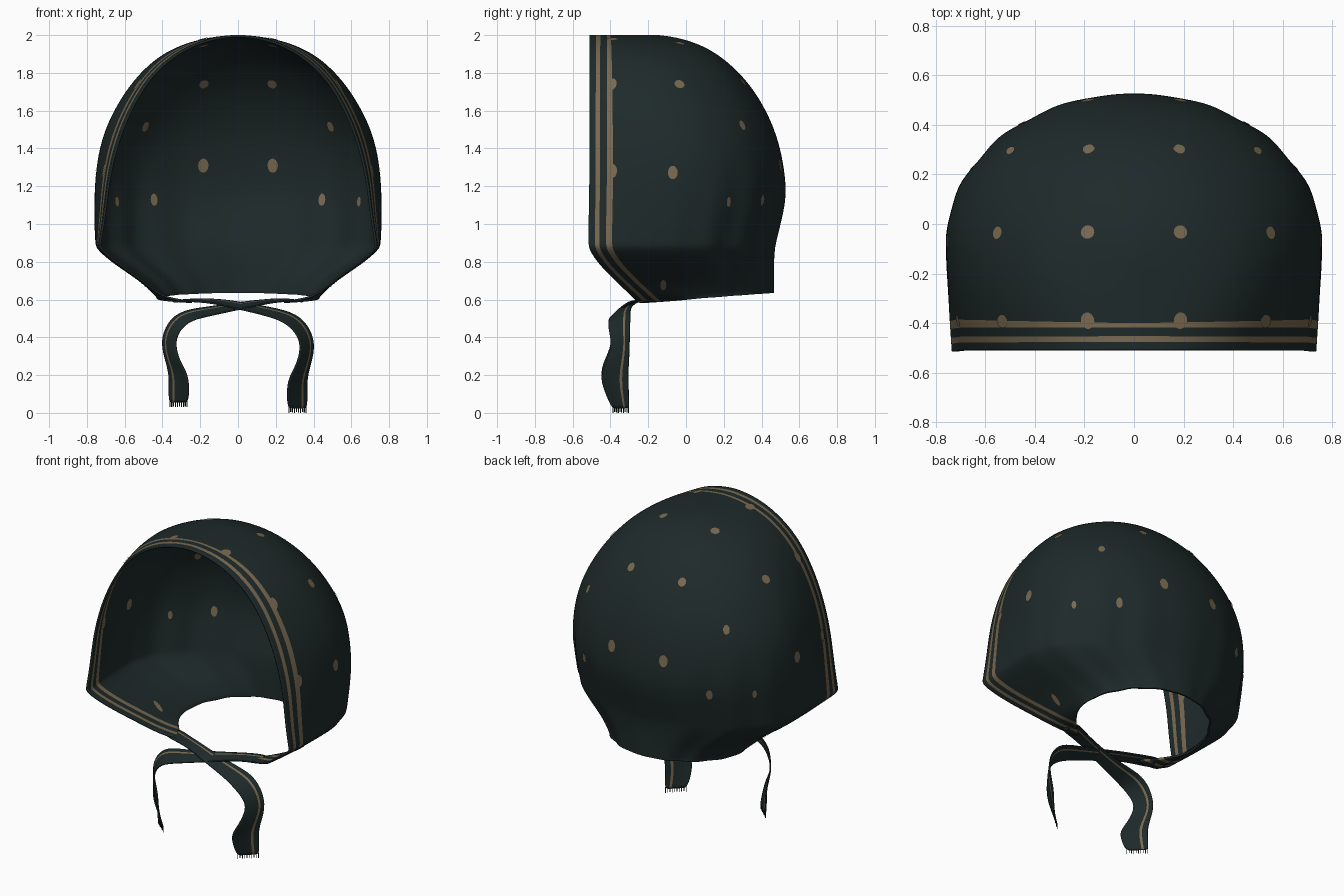
import bpy, bmesh, math
from mathutils import Vector
from mathutils.bvhtree import BVHTree

if "Cube" in bpy.data.objects:
    bpy.data.objects.remove(bpy.data.objects["Cube"])


def material(name, rgb):
    m = bpy.data.materials.new(name)
    m.diffuse_color = (*rgb, 1)
    m.use_nodes = True
    m.node_tree.nodes["Principled BSDF"].inputs["Base Color"].default_value = m.diffuse_color
    return m


CLOTH = material("dark green cloth", (0.013, 0.0225, 0.0225))
TAN = material("tan print", (0.19, 0.14, 0.08))


def make(name, bm, mats):
    me = bpy.data.meshes.new(name)
    bm.normal_update()
    bm.to_mesh(me)
    bm.free()
    for m in mats:
        me.materials.append(m)
    me.shade_smooth()
    ob = bpy.data.objects.new(name, me)
    bpy.context.collection.objects.link(ob)
    return ob


def grid(rows, striped):
    """Skin a list of equal rows; columns listed in striped become tan."""
    bm = bmesh.new()
    vs = [[bm.verts.new(p) for p in r] for r in rows]
    for a, b in zip(vs, vs[1:]):
        for j in range(len(a) - 1):
            f = bm.faces.new((a[j], a[j + 1], b[j + 1], b[j]))
            f.material_index = int(j in striped)
    bmesh.ops.remove_doubles(bm, verts=bm.verts, dist=1e-4)
    return bm


def smooth(ob, levels):
    m = ob.modifiers.new("smooth", "SUBSURF")
    m.levels = m.render_levels = levels


def thicken(ob, t):
    m = ob.modifiers.new("thickness", "SOLIDIFY")
    m.thickness, m.offset = t, 0


# Bonnet profile: height, front edge y, front half width, widest half width, back y
PROFILE = [
    (0.585, -.245, .22, .425, .46), (0.60, -.265, .35, .43, .46), (0.63, -.295, .425, .455, .46),
    (0.70, -.37, .505, .52, .46), (0.79, -.46, .635, .655, .46), (0.87, -.515, .735, .745, .465),
    (0.90, -.515, .73, .75, .47), (1.00, -.515, .712, .755, .495), (1.13, -.512, .695, .755, .525),
    (1.25, -.51, .68, .75, .52), (1.40, -.51, .645, .73, .495), (1.55, -.51, .592, .68, .445),
    (1.70, -.51, .515, .592, .36), (1.80, -.51, .44, .51, .275), (1.88, -.51, .35, .42, .185),
    (1.94, -.51, .25, .31, .085), (1.978, -.51, .145, .178, -.03), (1.992, -.51, .055, .065, -.12),
    (1.996, -.51, 0, 0, -.17)]
BAND = [0, .038, .051, .099, .109]          # stripe borders measured from the front edge
BACK_STEPS = 24


def section(z, yf, f, w, b):
    ym = yf + .42 * (b - yf)
    ds = BAND + [.109 + (ym - yf - .109) * k / 3 for k in (1, 2, 3)]
    half = [(f + (w - f) * math.sin(math.pi / 2 * d / (ym - yf)), yf + d) for d in ds]
    fade = max(0, min(1, (1.35 - z) / .3))
    e = .96 + .06 * fade
    for k in range(1, BACK_STEPS + 1):      # rounded back with soft gathers
        a = math.pi / 2 * k / BACK_STEPS
        g = 1 + .014 * fade * math.cos(a * 16) * math.sin(2 * a)
        half.append((w * g * max(0, math.cos(a)) ** e, ym + (b - ym) * g * math.sin(a) ** e))
    half[-1] = (0, b)
    low = max(0, min(1, (.87 - z) / .27))
    pts = [Vector((x, y, z + .05 * low * (y + .25) / .71 if y > -.25 else z)) for x, y in half]
    return pts + [Vector((-p.x, p.y, p.z)) for p in reversed(pts[:-1])]


rows = [section(*p) for p in PROFILE]
last = len(rows[0]) - 2
bonnet = make("bonnet", grid(rows, {1, 3, last - 1, last - 3}), [CLOTH, TAN])
smooth(bonnet, 2)

# Printed dots: thin plates on both sides of the cloth (x, y, z, half width, half height)
bpy.context.view_layer.update()
tree = BVHTree.FromObject(bonnet, bpy.context.evaluated_depsgraph_get())
DOTS = [(.19, .325, 1.77, .025, .028), (.51, .31, 1.53, .02, .029), (.185, .49, 1.31, .028, .038),
        (.44, .38, 1.13, .02, .033), (.63, .205, 1.12, .014, .026), (.57, -.03, 1.755, .027, .028),
        (.19, -.03, 1.97, .028, .028), (.73, -.07, 1.27, .026, .036), (.185, -.39, 1.97, .034, .028),
        (.52, -.39, 1.73, .027, .038), (.71, -.39, 1.28, .026, .038), (.51, -.12, .67, .016, .042)]
bm = bmesh.new()
for x, y, z, rw, rh in DOTS:
    for s in (1, -1):
        p, n, _, _ = tree.find_nearest(Vector((s * x, y, z)))
        if n.dot(p - Vector((0, -.1, 1.2))) < 0:
            n = -n
        side = n.cross(Vector((0, 0, 1))).normalized()
        up = side.cross(n)
        for face in (1, -1):
            ring = [p + n * .0095 * face + side * rw * math.cos(t) + up * rh * math.sin(t) * face
                    for t in (math.tau * k / 14 for k in range(14))]
            f = bm.faces.new([bm.verts.new(q) for q in ring])
            f.normal_update()
            if f.normal.dot(n) * face < 0:
                f.normal_flip()
make("printed_dots", bm, [TAN])
thicken(bonnet, .012)

# Tie ribbons: centre point and half-width vector along the path
TIE = [((-.33, -.20, .592), (.02, .05, .004)), ((-.24, -.24, .598), (.01, .045, .005)),
       ((-.12, -.275, .592), (.01, .035, .010)), ((0, -.31, .570), (.01, .04, .016)),
       ((.17, -.345, .535), (-.01, .05, .025)), ((.29, -.355, .50), (.03, .06, .025)),
       ((.355, -.35, .42), (.035, .05, .01)), ((.37, -.345, .34), (.035, .045, 0)),
       ((.345, -.37, .25), (.035, .065, 0)), ((.315, -.38, .18), (.048, .072, 0)),
       ((.312, -.365, .10), (.052, .058, 0)), ((.315, -.345, .025), (.05, .045, 0))]
ACROSS = [-1, -.5, 0, .45, .52, 1]


def tie(name, sx, lift):
    rows = []
    for i, (c, h) in enumerate(TIE):
        dz = lift * i / (len(TIE) - 1) - (.012 if sx < 0 and 1 < i < 5 else 0)
        rows.append([Vector((sx * (c[0] + h[0] * s), c[1] + h[1] * s, c[2] + h[2] * s + dz))
                     for s in ACROSS])
    ob = make(name, grid(rows, {3}), [CLOTH, TAN])
    smooth(ob, 2)
    thicken(ob, .008)
    # Frayed threads at the ribbon end
    bm = bmesh.new()
    c, h = Vector(TIE[-1][0]), Vector(TIE[-1][1])
    for k in range(10):
        s = -.92 + 1.84 * k / 9
        a, b = c + h * (s - .03), c + h * (s + .03)
        low = (0, .005, .002)[k % 3] + lift
        quad = [(a, low), (b, low), (b, .035 + lift), (a, .035 + lift)]
        bm.faces.new([bm.verts.new((sx * p.x, p.y, z)) for p, z in quad])
    thicken(make(name + "_fringe", bm, [CLOTH]), .004)


tie("tie_right", 1, 0)
tie("tie_left", -1, .03)
